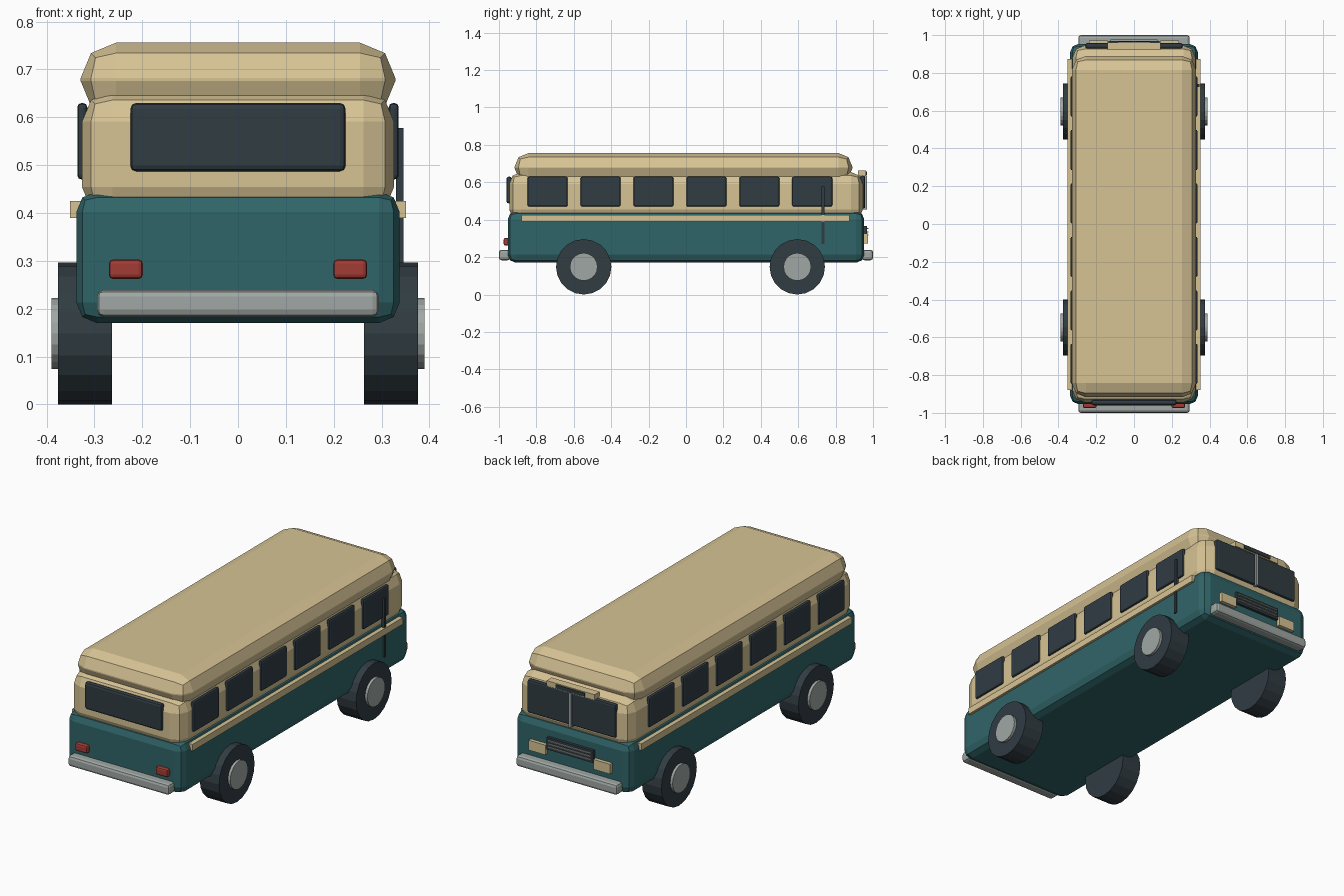
import bpy
import math

cube = bpy.data.objects.get("Cube")
if cube:
    bpy.data.objects.remove(cube, do_unlink=True)


def material(name, rgb):
    mat = bpy.data.materials.new(name)
    mat.use_nodes = True
    mat.diffuse_color = (*rgb, 1)
    mat.node_tree.nodes["Principled BSDF"].inputs["Base Color"].default_value = (*rgb, 1)
    return mat


CREAM = material("cream paint", (0.68, 0.55, 0.30))
TEAL = material("teal paint", (0.03, 0.13, 0.14))
DARK = material("dark glass and rubber", (0.03, 0.045, 0.055))
GREY = material("grey metal", (0.35, 0.39, 0.37))
RED = material("red lamp", (0.36, 0.045, 0.035))


def box(name, x, y, z, mat, bevel=0.0):
    """Box from (min, max) ranges, with an optional two-step bevel."""
    ranges = (x, y, z)
    bpy.ops.mesh.primitive_cube_add(size=1, location=[sum(r) / 2 for r in ranges])
    obj = bpy.context.object
    obj.name = name
    obj.scale = [r[1] - r[0] for r in ranges]
    bpy.ops.object.transform_apply(location=False, rotation=False, scale=True)
    obj.data.materials.append(mat)
    if bevel:
        mod = obj.modifiers.new("Bevel", "BEVEL")
        mod.width = bevel
        mod.segments = 2
    return obj


def disc(name, radius, inner, outer, side, y, z, mat):
    """Cylinder lying along x between two distances from the centre line."""
    bpy.ops.mesh.primitive_cylinder_add(
        vertices=20, radius=radius, depth=outer - inner,
        location=(side * (inner + outer) / 2, y, z), rotation=(0, math.pi / 2, 0))
    obj = bpy.context.object
    obj.name = name
    obj.data.materials.append(mat)


# Body shells
box("lower_body", (-0.338, 0.338), (-0.953, 0.953), (0.17, 0.445), TEAL, 0.043)
box("upper_body", (-0.326, 0.326), (-0.945, 0.945), (0.39, 0.655), CREAM, 0.064)
box("roof", (-0.329, 0.329), (-0.917, 0.89), (0.602, 0.756), CREAM, 0.074)

# Sides: windows, trim and wheels
for side, label in ((1, "left"), (-1, "right")):
    def span(a, b):
        return tuple(sorted((side * a, side * b)))

    for i in range(6):
        y = -0.74 + 0.283 * i
        box(f"{label}_window_{i + 1}", span(0.315, 0.336), (y - 0.107, y + 0.107),
            (0.47, 0.63), DARK, 0.009)
    box(f"{label}_trim", span(0.325, 0.351), (-0.88, 0.873), (0.39, 0.425), CREAM)
    for y, end in ((-0.547, "rear"), (0.595, "front")):
        disc(f"{label}_{end}_tyre", 0.148, 0.263, 0.376, side, y, 0.148, DARK)
        disc(f"{label}_{end}_hub", 0.074, 0.36, 0.39, side, y, 0.148, GREY)
    # Lamps at each end
    box(f"{label}_tail_lamp", span(0.199, 0.27), (-0.975, -0.94), (0.262, 0.303), RED, 0.009)
    box(f"{label}_headlamp", span(0.14, 0.238), (0.94, 0.972), (0.273, 0.325), CREAM)

# Door post
box("door_post", (0.33, 0.346), (0.725, 0.741), (0.27, 0.578), DARK)

# Rear end
box("rear_window", (-0.225, 0.225), (-0.96, -0.93), (0.487, 0.63), DARK, 0.012)
box("rear_bumper", (-0.295, 0.295), (-1.0, -0.94), (0.183, 0.239), GREY, 0.014)

# Front end
box("windscreen", (-0.257, 0.257), (0.93, 0.958), (0.46, 0.635), DARK, 0.009)
box("windscreen_divider", (-0.007, 0.007), (0.94, 0.968), (0.455, 0.635), GREY)
box("sign_box", (-0.14, 0.14), (0.92, 0.962), (0.633, 0.662), CREAM)
box("sign_plate", (-0.085, 0.085), (0.96, 0.967), (0.638, 0.657), DARK)
box("front_bumper", (-0.295, 0.295), (0.94, 1.0), (0.183, 0.239), GREY, 0.014)
box("grille", (-0.135, 0.135), (0.94, 0.968), (0.303, 0.367), DARK)
for i in range(3):
    z = 0.318 + 0.017 * i
    box(f"grille_slat_{i + 1}", (-0.125, 0.125), (0.96, 0.976), (z - 0.003, z + 0.003), GREY)
